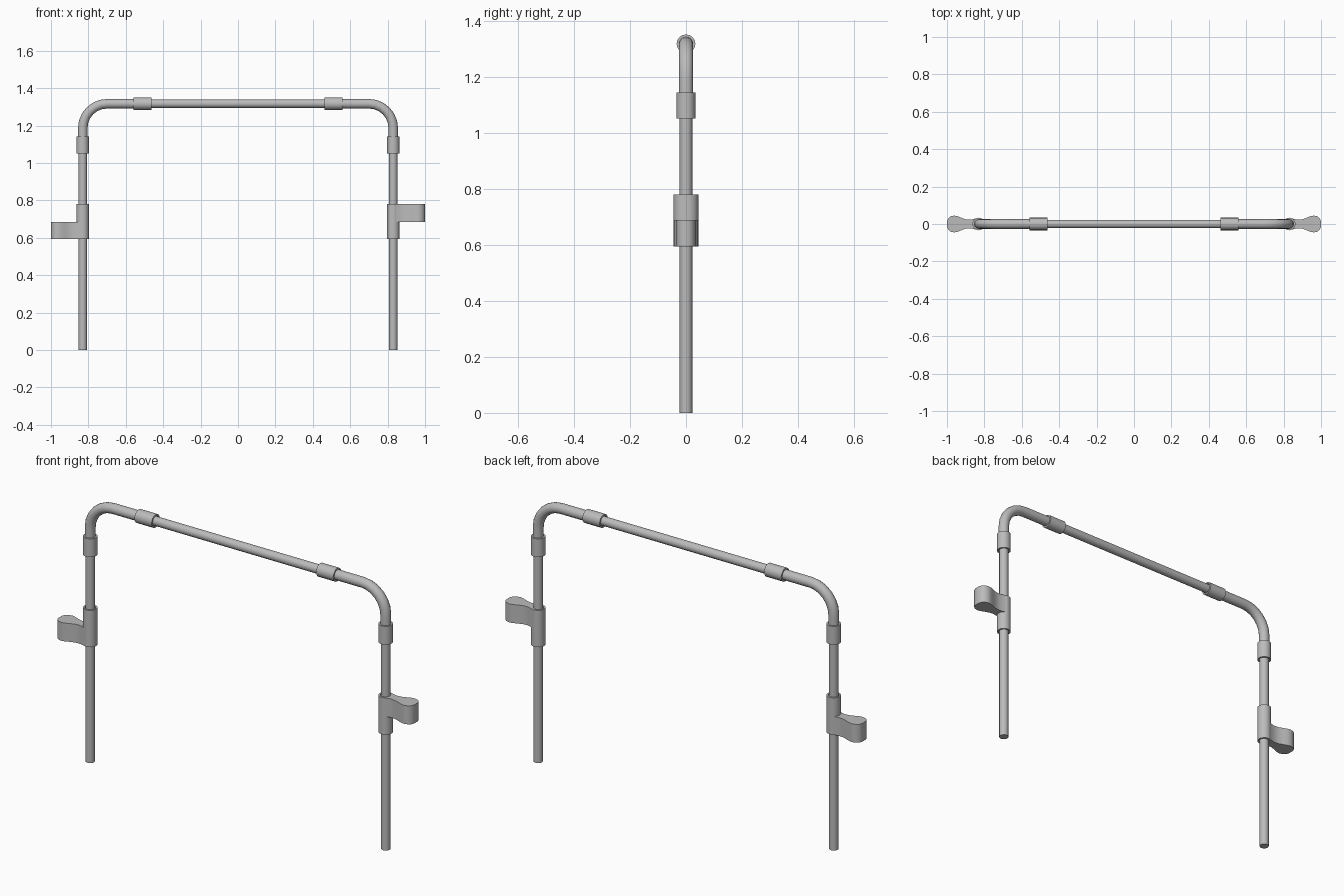
import bpy, bmesh, math
from mathutils import Vector

cube = bpy.data.objects.get("Cube")
if cube:
    bpy.data.objects.remove(cube, do_unlink=True)

grey = bpy.data.materials.new("grey metal")
grey.use_nodes = True
COLOUR = (0.5, 0.5, 0.5, 1)
grey.diffuse_color = COLOUR
grey.node_tree.nodes["Principled BSDF"].inputs["Base Color"].default_value = COLOUR

SIDES = 16
POST_X, BAR_Z = 0.83, 1.317
TUBE_R, BEND_R, COLLAR_R = 0.0225, 0.0255, 0.0335


def finish(name, bm):
    bmesh.ops.recalc_face_normals(bm, faces=bm.faces)
    mesh = bpy.data.meshes.new(name)
    bm.to_mesh(mesh)
    bm.free()
    mesh.materials.append(grey)
    obj = bpy.data.objects.new(name, mesh)
    bpy.context.collection.objects.link(obj)
    bpy.ops.object.select_all(action='DESELECT')
    obj.select_set(True)
    bpy.context.view_layer.objects.active = obj
    bpy.ops.object.shade_smooth_by_angle(angle=math.radians(35))
    return obj


def add_ring(bm, centre, tangent, radius):
    """Circle of vertices around a point on a path in the XZ plane."""
    across = Vector((0, 1, 0))
    up = tangent.cross(across)
    angles = [2 * math.pi * i / SIDES for i in range(SIDES)]
    return [bm.verts.new(centre + radius * (across * math.cos(a) + up * math.sin(a)))
            for a in angles]


def bridge(bm, a, b):
    for i in range(SIDES):
        j = (i + 1) % SIDES
        bm.faces.new((a[i], a[j], b[j], b[i]))


def tube(name, path, radius):
    """Capped round tube along a path of (x, z) points."""
    bm = bmesh.new()
    pts = [Vector((x, 0, z)) for x, z in path]
    rings = []
    for i, p in enumerate(pts):
        tangent = (pts[min(i + 1, len(pts) - 1)] - pts[max(i - 1, 0)]).normalized()
        rings.append(add_ring(bm, p, tangent, radius))
    for a, b in zip(rings, rings[1:]):
        bridge(bm, a, b)
    bm.faces.new(rings[0])
    bm.faces.new(rings[-1])
    return finish(name, bm)


def collar(name, start, end):
    """Open sleeve between two (x, z) points."""
    bm = bmesh.new()
    a, b = Vector((start[0], 0, start[1])), Vector((end[0], 0, end[1]))
    t = (b - a).normalized()
    rings = [add_ring(bm, p, t, r) for p, r in
             ((a, COLLAR_R), (b, COLLAR_R), (b, BEND_R), (a, BEND_R))]
    for i in range(4):
        bridge(bm, rings[i], rings[(i + 1) % 4])
    return finish(name, bm)


def lever(name, side, bottom, top):
    """Clamp lever: waisted, round-ended outline extruded upward."""
    half = [(0.83, 0.033), (0.852, 0.028), (0.875, 0.023), (0.9, 0.025), (0.925, 0.034),
            (0.945, 0.042), (0.962, 0.045), (0.98, 0.041), (0.994, 0.03), (1.0, 0.014)]
    outline = half + [(x, -y) for x, y in reversed(half)]
    bm = bmesh.new()
    face = bm.faces.new([bm.verts.new((side * x, y, bottom)) for x, y in outline])
    ext = bmesh.ops.extrude_face_region(bm, geom=[face])
    verts = [g for g in ext["geom"] if isinstance(g, bmesh.types.BMVert)]
    bmesh.ops.translate(bm, verts=verts, vec=(0, 0, top - bottom))
    return finish(name, bm)


# Straight top bar
tube("top_bar", [(-0.51, BAR_Z), (0.51, BAR_Z)], TUBE_R)

CORNER, STEPS = 0.13, 6
for side, label in ((1, "left"), (-1, "right")):
    x = side * POST_X
    # Leg
    tube(label + "_leg", [(x, 0), (x, 1.1)], TUBE_R)

    # Bent corner tube
    path = [(x, 1.09)]
    for i in range(STEPS + 1):
        a = math.pi / 2 * i / STEPS
        path.append((side * (POST_X - CORNER + CORNER * math.cos(a)),
                     BAR_Z - CORNER + CORNER * math.sin(a)))
    path.append((side * 0.51, BAR_Z))
    tube(label + "_corner_tube", path, BEND_R)

    # Joint collars
    collar(label + "_bar_collar", (side * 0.462, BAR_Z), (side * 0.558, BAR_Z))
    collar(label + "_post_collar", (x, 1.05), (x, 1.143))

    # Height clamp: two stacked collars, one carrying the lever
    collar(label + "_clamp_lower", (x, 0.593), (x, 0.686))
    collar(label + "_clamp_upper", (x, 0.686), (x, 0.78))
    if side > 0:
        lever(label + "_clamp_lever", side, 0.686, 0.78)
    else:
        lever(label + "_clamp_lever", side, 0.593, 0.686)
